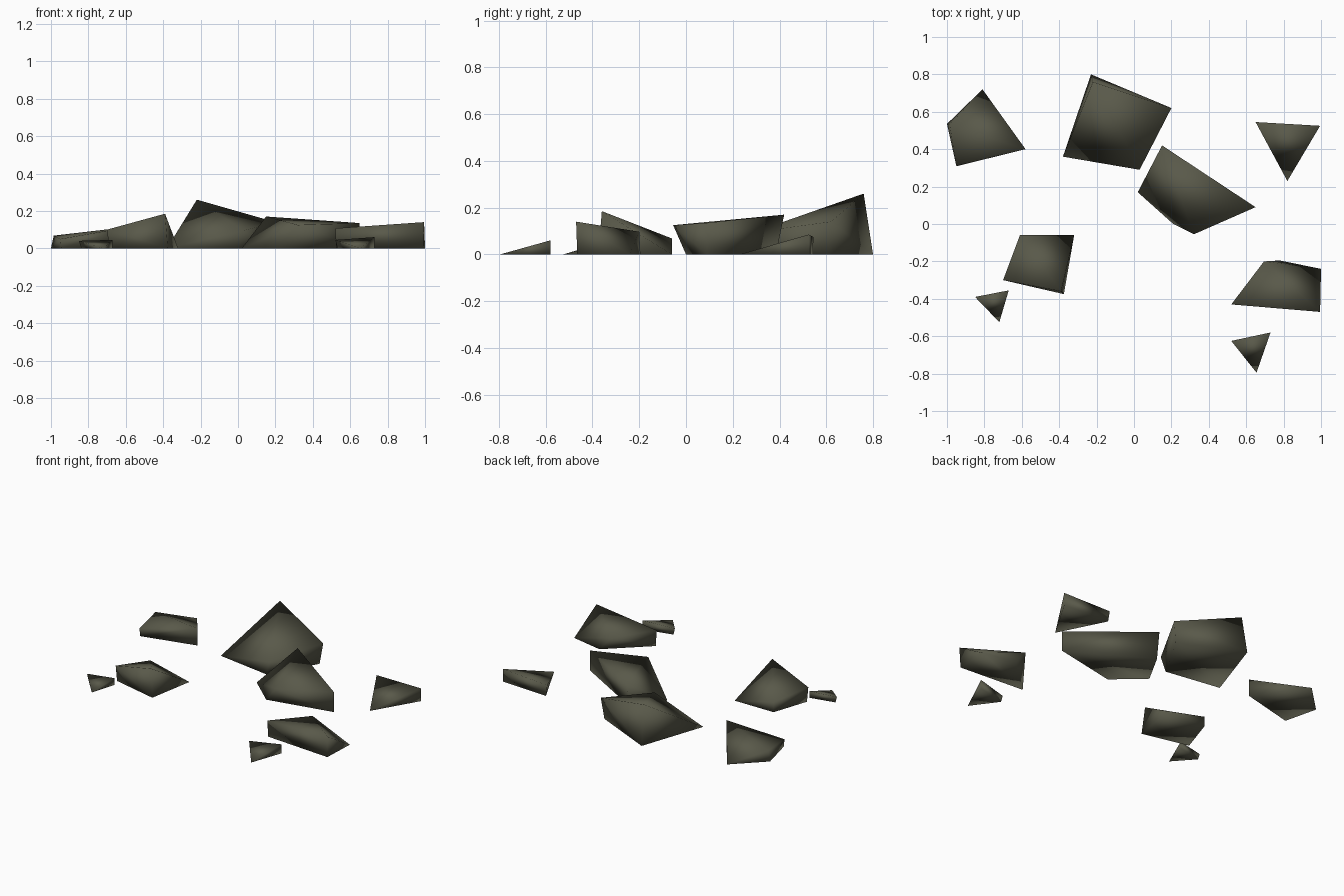
import bpy, bmesh

if "Cube" in bpy.data.objects:
    bpy.data.objects.remove(bpy.data.objects["Cube"])

stone = bpy.data.materials.new("dark olive stone")
stone.diffuse_color = (0.10, 0.10, 0.068, 1)
stone.use_nodes = True
stone.node_tree.nodes["Principled BSDF"].inputs["Base Color"].default_value = stone.diffuse_color


def rock(name, top, base):
    """Convex boulder: raised corners (x, y, z) over a flat footprint (x, y)."""
    bm = bmesh.new()
    for p in top:
        bm.verts.new(p)
    for x, y in base:
        bm.verts.new((x, y, 0))
    res = bmesh.ops.convex_hull(bm, input=bm.verts[:])
    loose = [v for v in bm.verts if not v.link_faces]
    bmesh.ops.delete(bm, geom=loose, context='VERTS')
    bmesh.ops.recalc_face_normals(bm, faces=bm.faces[:])
    for f in bm.faces:
        f.smooth = True
    me = bpy.data.meshes.new(name)
    bm.to_mesh(me)
    bm.free()
    me.materials.append(stone)
    ob = bpy.data.objects.new(name, me)
    bpy.context.collection.objects.link(ob)
    return ob


def chip(name, tip, left, right):
    """Small wedge stone: a ground-level tip rising to a back edge."""
    base = [tip, (left[0] + 0.012, left[1] - 0.002), (right[0], right[1])]
    return rock(name, [left, right], base)


# large boulders
rock("boulder_peak",
     [(-0.22, 0.76, 0.26), (0.20, 0.62, 0.14), (0.03, 0.29, 0.095)],
     [(-0.23, 0.80), (-0.38, 0.36), (0.00, 0.30), (0.18, 0.61)])
rock("boulder_slab",
     [(0.15, 0.42, 0.17), (0.65, 0.09, 0.135), (0.32, -0.055, 0.125)],
     [(0.02, 0.17), (0.21, 0.00), (0.65, 0.09), (0.14, 0.385)])

# medium rocks
rock("rock_back_left",
     [(-0.58, 0.40, 0.115), (-0.95, 0.31, 0.05), (-0.985, 0.53, 0.068)],
     [(-0.58, 0.40), (-0.945, 0.31), (-1.0, 0.535), (-0.81, 0.72)])
rock("rock_front_left",
     [(-0.39, -0.36, 0.185), (-0.70, -0.30, 0.10), (-0.61, -0.06, 0.068)],
     [(-0.32, -0.06), (-0.375, -0.375), (-0.69, -0.30), (-0.61, -0.06)])
rock("rock_front_right",
     [(0.995, -0.47, 0.14), (0.52, -0.43, 0.107), (0.695, -0.20, 0.097)],
     [(0.99, -0.465), (0.525, -0.43), (1.0, -0.24), (0.78, -0.195)])

# small wedge stones
chip("chip_back_right", (0.82, 0.23), (0.65, 0.545, 0.075), (0.995, 0.525, 0.085))
chip("chip_front_left", (-0.72, -0.525), (-0.85, -0.39, 0.04), (-0.67, -0.355, 0.045))
chip("chip_front_right", (0.655, -0.795), (0.52, -0.625, 0.045), (0.73, -0.58, 0.06))
